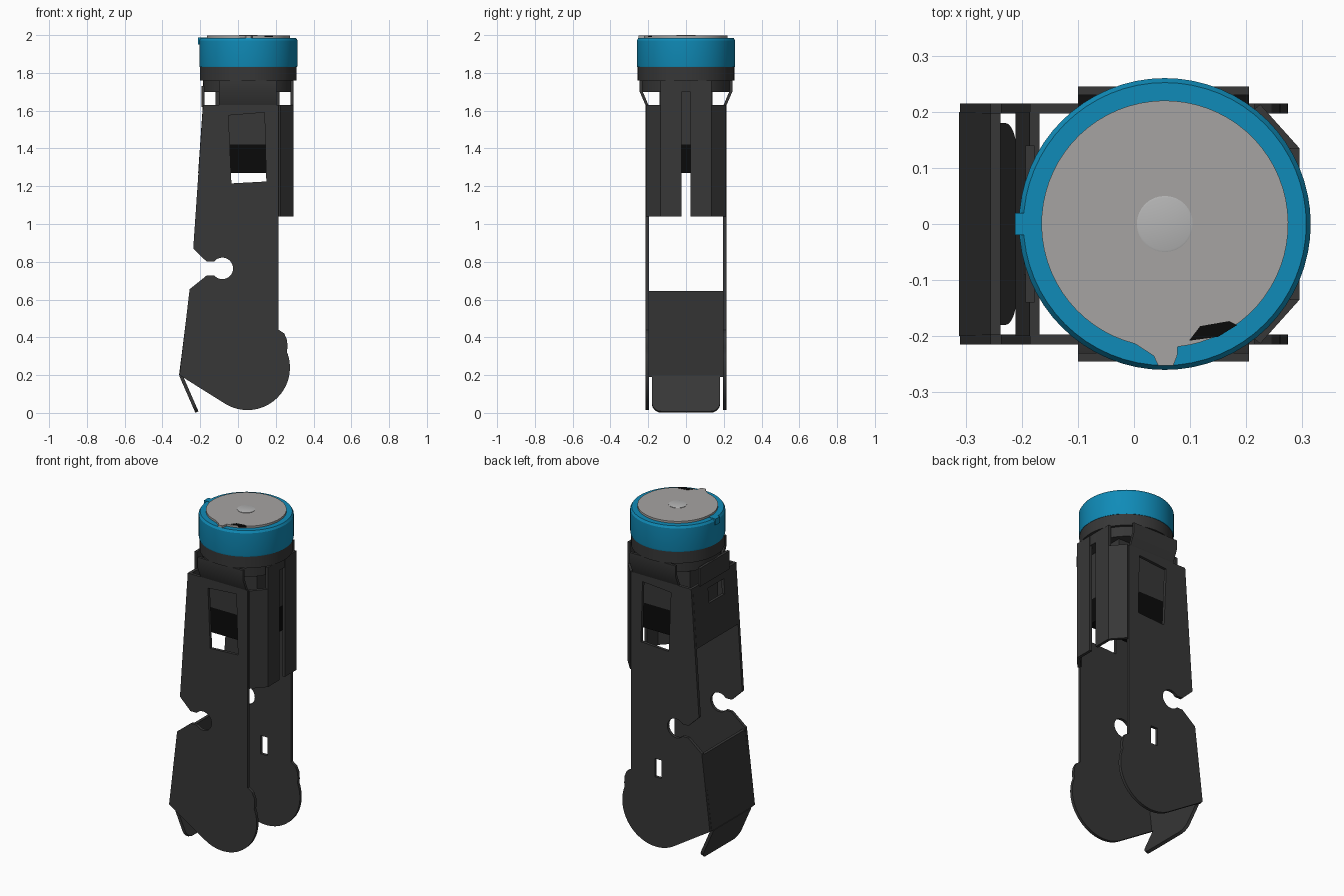
import bpy, bmesh
from math import cos, sin, radians, pi
from mathutils import Matrix, Vector

if "Cube" in bpy.data.objects:
    bpy.data.objects.remove(bpy.data.objects["Cube"])

X, Y, Z = Vector((1, 0, 0)), Vector((0, 1, 0)), Vector((0, 0, 1))
CX = 0.055  # axis of the round cap


def material(name, r, g, b):
    m = bpy.data.materials.new(name)
    m.diffuse_color = (r, g, b, 1)
    m.use_nodes = True
    m.node_tree.nodes["Principled BSDF"].inputs["Base Color"].default_value = m.diffuse_color
    return m


STEEL = material("dark_steel", 0.038, 0.038, 0.038)
BLUE = material("blue", 0.005, 0.26, 0.48)
SILVER = material("silver", 0.38, 0.37, 0.36)
PALE = material("pale_silver", 0.46, 0.46, 0.46)
BLACK = material("black", 0.003, 0.003, 0.003)


def finish(name, bm, mat, smooth=True):
    bmesh.ops.remove_doubles(bm, verts=bm.verts, dist=1e-5)
    bmesh.ops.recalc_face_normals(bm, faces=bm.faces)
    me = bpy.data.meshes.new(name)
    bm.to_mesh(me)
    bm.free()
    me.materials.append(mat)
    ob = bpy.data.objects.new(name, me)
    bpy.context.collection.objects.link(ob)
    if smooth:
        bpy.ops.object.select_all(action='DESELECT')
        ob.select_set(True)
        bpy.context.view_layer.objects.active = ob
        bpy.ops.object.shade_smooth_by_angle(angle=radians(30))
    return ob


def plate(name, loops, thick, origin, u, v, mat=STEEL):
    """Flat sheet: first loop is the outline, others are holes; u, v span its plane."""
    cu = bpy.data.curves.new(name, 'CURVE')
    cu.dimensions, cu.fill_mode, cu.extrude = '2D', 'BOTH', thick / 2
    for pts in loops:
        sp = cu.splines.new('POLY')
        sp.points.add(len(pts) - 1)
        for p, (a, b) in zip(sp.points, pts):
            p.co = (a, b, 0, 1)
        sp.use_cyclic_u = True
    tmp = bpy.data.objects.new("tmp", cu)
    bpy.context.collection.objects.link(tmp)
    dg = bpy.context.evaluated_depsgraph_get()
    me = bpy.data.meshes.new_from_object(tmp.evaluated_get(dg))
    bm = bmesh.new()
    bm.from_mesh(me)
    bpy.data.objects.remove(tmp)
    bpy.data.meshes.remove(me)
    bpy.data.curves.remove(cu)
    rot = Matrix((u, v, u.cross(v))).transposed().to_4x4()
    bm.transform(Matrix.Translation(origin) @ rot)
    return finish(name, bm, mat)


def box(name, x, y, z, mat=STEEL):
    bm = bmesh.new()
    bmesh.ops.create_cube(bm, size=1)
    for vert in bm.verts:
        vert.co = [r[0] if c < 0 else r[1] for r, c in zip((x, y, z), vert.co)]
    return finish(name, bm, mat, False)


def lathe(name, profile, mat, n=64):
    bm = bmesh.new()
    vs = [bm.verts.new((CX + r, 0, z)) for r, z in profile]
    es = [bm.edges.new(p) for p in zip(vs, vs[1:])]
    bmesh.ops.spin(bm, geom=vs + es, cent=(CX, 0, 0), axis=Z, angle=2 * pi, steps=n)
    return finish(name, bm, mat)


def arc(cx, cy, r, a0, a1, n):
    angs = [radians(a0 + (a1 - a0) * i / n) for i in range(n + 1)]
    return [(cx + r * cos(a), cy + r * sin(a)) for a in angs]


# Side plates: round foot, keyhole notch, window near the top
outline = ([(-0.185, 1.63), (0.215, 1.63), (0.215, 0.44), (0.245, 0.42), (0.26, 0.385), (0.262, 0.345)]
           + arc(0.05, 0.24, 0.225, 22, -120, 28)
           + [(-0.31, 0.2), (-0.256, 0.655), (-0.165, 0.728)]
           + arc(-0.083, 0.765, 0.057, -140, 140, 24)
           + [(-0.167, 0.802), (-0.237, 0.87)])
window = [(-0.05, 1.575), (0.14, 1.59), (0.15, 1.225), (-0.035, 1.215)]
slot = [(0.013, 0.435), (0.058, 0.435), (0.058, 0.545), (0.013, 0.545)]
plate("front_side_plate", [outline, window], 0.018, (0, -0.206, 0), X, Z)
plate("back_side_plate", [outline, window, slot], 0.018, (0, 0.206, 0), X, Z)

# Upper cross plate with its small window
v = Vector((0.025, 0, 0.36)).normalized()
plate("upper_cross_plate", [[(-0.2, 0), (0.2, 0), (0.2, 0.36), (-0.2, 0.36)],
                            [(-0.09, 0.22), (0.06, 0.22), (0.06, 0.31), (-0.09, 0.31)]],
      0.018, (-0.202, 0, 1.27), Y, v)
box("upper_cross_tab", (-0.193, -0.177), (-0.14, 0.14), (1.62, 1.73))

# Lower cross plate and its bent, rounded tongue
plate("lower_cross_plate", [[(-0.256, 0.645), (-0.312, 0.2), (-0.293, 0.19), (-0.238, 0.645)]],
      0.4, (0, 0, 0), X, Z)
v = Vector((0.083, 0, -0.19)).normalized()
tongue = ([(0.18, 0)] + arc(0.13, 0.163, 0.05, 0, 90, 8)
          + arc(-0.13, 0.163, 0.05, 90, 180, 8) + [(-0.18, 0)])
plate("lower_tongue", [tongue], 0.018, (-0.303, 0, 0.2), Y, v)

# Folded strips on the right side, and flared tabs that grip the collar
for s, side in ((-1, "front"), (1, "back")):
    fold = [(0.295, 0.025), (0.295, 0.135), (0.225, 0.213), (0.208, 0.2), (0.278, 0.128), (0.278, 0.025)]
    plate(side + "_folded_strip", [[(x, s * y) for x, y in fold]], 0.59, (0, 0, 1.335), X, Y)
    box(side + "_strip_top", (0.278, 0.295), sorted((s * 0.025, s * 0.135)), (1.63, 1.76))
    flare = [(0.215, 1.63), (0.245, 1.70), (0.245, 1.76), (0.23, 1.76), (0.23, 1.703), (0.199, 1.63)]
    plate(side + "_flared_tab", [[(s * y, z) for y, z in flare]], 0.305, (0.0525, 0, 0), Y, Z)

# Inner core with black lower end
box("inner_core", (-0.12, 0.22), (-0.135, 0.135), (1.42, 1.72))
box("core_end", (-0.12, 0.22), (-0.135, 0.135), (1.27, 1.42), BLACK)

# Collar, blue band and its key
lathe("collar", [(0, 1.70), (0.238, 1.70), (0.24, 1.76), (0.256, 1.76), (0.256, 1.83), (0, 1.83)], STEEL)
lathe("blue_band", [(0, 1.83), (0.258, 1.83), (0.26, 1.838), (0.26, 1.972), (0.252, 1.985), (0, 1.985)], BLUE)
box("band_key", (-0.212, -0.165), (-0.02, 0.02), (1.95, 1.987), BLUE)

# Silver top disc with a tab, centre button and dark chip
disc = arc(0, 0, 0.22, -84, 256, 64) + [(-0.02, -0.235), (-0.012, -0.252), (0.015, -0.252), (0.022, -0.235)]
plate("top_disc", [disc], 0.012, (CX, 0, 1.991), X, Y, SILVER)
lathe("centre_button", [(0.05, 1.99), (0.05, 1.999), (0.047, 2.0), (0, 2.0)], PALE, 32)
chip = [(0.098, -0.208), (0.118, -0.182), (0.17, -0.173), (0.184, -0.18), (0.15, -0.201)]
plate("dark_chip", [chip], 0.01, (0, 0, 1.994), X, Y, BLACK)
